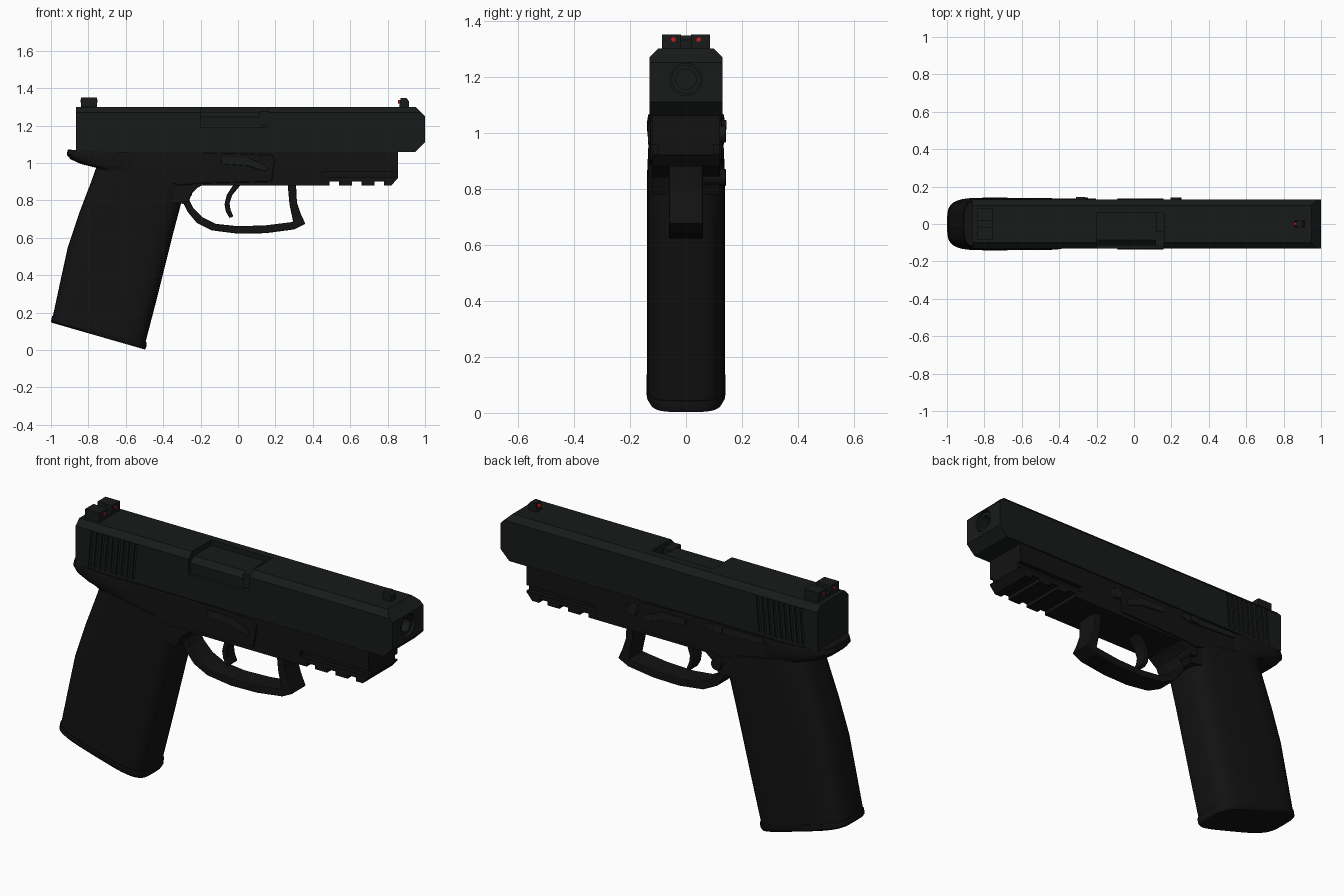
import bpy, bmesh, math
from mathutils import Vector

if "Cube" in bpy.data.objects:
    bpy.data.objects.remove(bpy.data.objects["Cube"])


def material(name, rgb):
    m = bpy.data.materials.new(name)
    m.diffuse_color = (*rgb, 1)
    m.use_nodes = True
    m.node_tree.nodes["Principled BSDF"].inputs["Base Color"].default_value = m.diffuse_color
    return m


STEEL = material("dark_steel", (0.009, 0.011, 0.010))
POLYMER = material("black_polymer", (0.006, 0.006, 0.006))
RED = material("red_dot", (0.6, 0.01, 0.01))


def make(name, bm, mat, bevel=0):
    bmesh.ops.recalc_face_normals(bm, faces=bm.faces)
    me = bpy.data.meshes.new(name)
    bm.to_mesh(me)
    bm.free()
    me.materials.append(mat)
    ob = bpy.data.objects.new(name, me)
    bpy.context.collection.objects.link(ob)
    if bevel:
        mod = ob.modifiers.new("bevel", 'BEVEL')
        mod.width, mod.segments, mod.limit_method = bevel, 2, 'ANGLE'
        mod.angle_limit = math.radians(35)
    return ob


def prism(bm, pts, a, b, axis='y'):
    """Extrude an (x,z) outline along y, or a (y,z) outline along x."""
    put = (lambda p, d: (p[0], d, p[1])) if axis == 'y' else (lambda p, d: (d, p[0], p[1]))
    lo, hi = ([bm.verts.new(put(p, d)) for p in pts] for d in (a, b))
    bm.faces.new(lo)
    bm.faces.new(hi[::-1])
    for i in range(len(pts)):
        j = (i + 1) % len(pts)
        bm.faces.new((lo[i], lo[j], hi[j], hi[i]))
    return bm


def plate(name, pts, a, b, mat=POLYMER, bevel=0, axis='y'):
    return make(name, prism(bmesh.new(), pts, a, b, axis), mat, bevel)


def rect(x0, x1, z0, z1):
    return [(x0, z0), (x1, z0), (x1, z1), (x0, z1)]


def circle(u, v, r, n=24):
    return [(u + r * math.cos(2 * math.pi * i / n), v + r * math.sin(2 * math.pi * i / n)) for i in range(n)]


def boolean(ob, cutter, op='DIFFERENCE'):
    mod = ob.modifiers.new("cut", 'BOOLEAN')
    mod.object, mod.operation, mod.solver = cutter, op, 'EXACT'
    bpy.context.view_layer.update()
    ev = ob.evaluated_get(bpy.context.evaluated_depsgraph_get())
    me = bpy.data.meshes.new_from_object(ev)
    ob.modifiers.clear()
    ob.data = me
    bpy.data.objects.remove(cutter)


def loft(name, sections, mat, n=36, power=0.5):
    """Rounded-box rings: (front x, front z, back x, back z, half width)."""
    bm = bmesh.new()
    rings = []
    for fx, fz, bx, bz, w in sections:
        f, b = Vector((fx, 0, fz)), Vector((bx, 0, bz))
        ring = []
        for i in range(n):
            c, s = math.cos(2 * math.pi * i / n), math.sin(2 * math.pi * i / n)
            u = math.copysign(abs(c) ** power, c)
            v = math.copysign(abs(s) ** power, s)
            ring.append(bm.verts.new((f + b) / 2 + (f - b) / 2 * u + Vector((0, w * v, 0))))
        rings.append(ring)
    for r, q in zip(rings, rings[1:]):
        for i in range(n):
            bm.faces.new((r[i], r[(i + 1) % n], q[(i + 1) % n], q[i]))
    bm.faces.new(rings[0])
    bm.faces.new(rings[-1])
    ob = make(name, bm, mat)
    smooth(ob)
    return ob


def smooth(ob):
    bpy.ops.object.select_all(action='DESELECT')
    ob.select_set(True)
    bpy.context.view_layer.objects.active = ob
    bpy.ops.object.shade_smooth_by_angle(angle=math.radians(35))


# Slide: side profile intersected with chamfered cross-section
slide = plate("slide", [(-0.865, 1.06), (0.95, 1.06), (1, 1.11), (1, 1.25), (0.95, 1.30), (-0.865, 1.30)],
              -0.2, 0.2, STEEL)
section = [(-0.13, 1.05), (0.13, 1.05), (0.13, 1.27), (0.10, 1.30), (-0.10, 1.30), (-0.13, 1.27)]
boolean(slide, plate("section", section, -1, 1.1, STEEL, axis='x'), 'INTERSECT')

# Ejection port and muzzle bore
boolean(slide, plate("port_cut", rect(-0.2, 0.16, 1.19, 1.4), -0.2, 0.06, STEEL))
boolean(slide, plate("bore_cut", circle(0, 1.19, 0.058), 0.85, 1.1, STEEL, axis='x'))

# Slanted rear grip serrations on both sides
bm = bmesh.new()
for i in range(9):
    x = -0.79 + i * 0.032
    for a, b in ((-0.2, -0.123), (0.123, 0.2)):
        prism(bm, [(x, 1.075), (x + 0.014, 1.075), (x + 0.03, 1.265), (x + 0.016, 1.265)], a, b)
boolean(slide, make("serration_cut", bm, STEEL))

# Barrel tube and chamber hood
barrel = plate("barrel", circle(0, 1.19, 0.052), 0.84, 0.99, STEEL, axis='x')
boolean(barrel, plate("barrel_cut", circle(0, 1.19, 0.036), 0.88, 1.1, STEEL, axis='x'))
smooth(barrel)
plate("chamber_hood", [(-0.115, 1.18), (0.061, 1.18), (0.061, 1.272), (-0.085, 1.272), (-0.115, 1.245)],
      -0.201, 0.12, STEEL, axis='x')
plate("extractor", rect(0.115, 0.161, 1.2, 1.275), -0.122, -0.04, STEEL)

# Rear sight with notch, front sight, red dots
plate("rear_sight", [(-0.085, 1.29), (0.085, 1.29), (0.085, 1.35), (0.017, 1.35), (0.017, 1.315),
                     (-0.017, 1.315), (-0.017, 1.35), (-0.085, 1.35)], -0.84, -0.755, STEEL, axis='x')
plate("front_sight", [(0.86, 1.29), (0.915, 1.29), (0.915, 1.33), (0.90, 1.347), (0.87, 1.347)],
      -0.02, 0.02, STEEL)
for side, y in (("right", -0.045), ("left", 0.045)):
    plate("rear_dot_" + side, circle(y, 1.332, 0.008, 12), -0.843, -0.752, RED, axis='x')
plate("front_dot", circle(0, 1.328, 0.009, 12), 0.856, 0.88, RED, axis='x')

# Frame with the accessory rail teeth underneath
outline = [(-0.84, 1.065), (0.855, 1.065), (0.855, 0.92), (0.82, 0.88)]
for x in (0.78, 0.66, 0.54):
    outline += [(x, 0.88), (x, 0.90), (x - 0.05, 0.90), (x - 0.05, 0.88)]
outline += [(-0.20, 0.88), (-0.25, 0.84), (-0.28, 0.78), (-0.42, 0.80), (-0.70, 0.95), (-0.80, 1.0)]
frame = plate("frame", outline, -0.122, 0.122)
bm = bmesh.new()
for a, b in ((-0.2, -0.098), (0.098, 0.2)):
    prism(bm, rect(0.45, 0.9, 0.925, 0.955), a, b)
boolean(frame, make("rail_groove_cut", bm, POLYMER))
# Wider central frame walls
plate("frame_walls", [(-0.86, 1.055), (-0.20, 1.055), (0.18, 1.045), (0.20, 1.02), (0.18, 0.90), (-0.2, 0.89),
                      (-0.31, 0.88), (-0.75, 0.98)], -0.129, 0.129, bevel=0.008)

# Rear tang sweeping over the hand
loft("tang", [(-0.50, 0.93, -0.76, 0.975, 0.128), (-0.50, 0.97, -0.84, 0.995, 0.136),
              (-0.50, 1.0, -0.895, 1.02, 0.139), (-0.50, 1.035, -0.916, 1.045, 0.139),
              (-0.50, 1.05, -0.91, 1.072, 0.135)], POLYMER)

# Grip and magazine base plate
loft("grip", [(-0.285, 0.895, -0.755, 0.985, 0.135), (-0.30, 0.80, -0.785, 0.90, 0.139),
              (-0.345, 0.63, -0.85, 0.73, 0.139), (-0.385, 0.47, -0.91, 0.55, 0.139),
              (-0.43, 0.29, -0.945, 0.39, 0.139), (-0.495, 0.04, -0.99, 0.18, 0.139)], POLYMER)
loft("magazine_base", [(-0.488, 0.042, -0.994, 0.182, 0.141), (-0.49, 0.018, -1.0, 0.155, 0.141),
                       (-0.498, 0.003, -0.995, 0.146, 0.132)], POLYMER)

# Trigger guard
guard = [(-0.31, 0.82), (-0.27, 0.74), (-0.22, 0.68), (-0.14, 0.64), (0, 0.622), (0.15, 0.625), (0.30, 0.645),
         (0.36, 0.675), (0.335, 0.73), (0.315, 0.79), (0.31, 0.89), (0.265, 0.89), (0.275, 0.78), (0.295, 0.685),
         (0.15, 0.667), (0, 0.662), (-0.12, 0.675), (-0.19, 0.71), (-0.24, 0.76), (-0.26, 0.80), (-0.25, 0.835),
         (-0.22, 0.865), (-0.18, 0.89), (-0.31, 0.89)]
plate("trigger_guard", guard, -0.06, 0.06, bevel=0.006)

# Curved trigger
plate("trigger", [(-0.02, 0.89), (-0.06, 0.83), (-0.072, 0.78), (-0.065, 0.74), (-0.045, 0.705), (-0.025, 0.715),
                  (-0.04, 0.75), (-0.045, 0.785), (-0.03, 0.83), (0.02, 0.89)], -0.035, 0.035, bevel=0.006)

# Takedown levers on both sides
lever = [(-0.09, 1.03), (0.05, 1.03), (0.15, 0.985), (0.16, 0.965), (0.14, 0.955), (0.05, 0.985), (-0.09, 0.995)]
for side, s in (("right", -1), ("left", 1)):
    plate("lever_" + side, lever, *sorted((s * 0.12, s * 0.136)), STEEL, 0.004)

# Left-side slide stop, its tab, frame pin and magazine release
plate("slide_stop", [(-0.56, 1.02), (-0.54, 1.05), (-0.22, 1.045), (-0.20, 1.02), (-0.26, 1.005)],
      0.12, 0.136, STEEL, 0.004)
plate("slide_stop_tab", rect(-0.31, -0.26, 1.01, 1.045), 0.12, 0.145, STEEL, 0.004)
plate("frame_pin", circle(0.225, 0.995, 0.03), 0.11, 0.143, STEEL, 0.004)
plate("magazine_release", circle(-0.275, 0.84, 0.03), 0.05, 0.143, POLYMER, 0.004)
